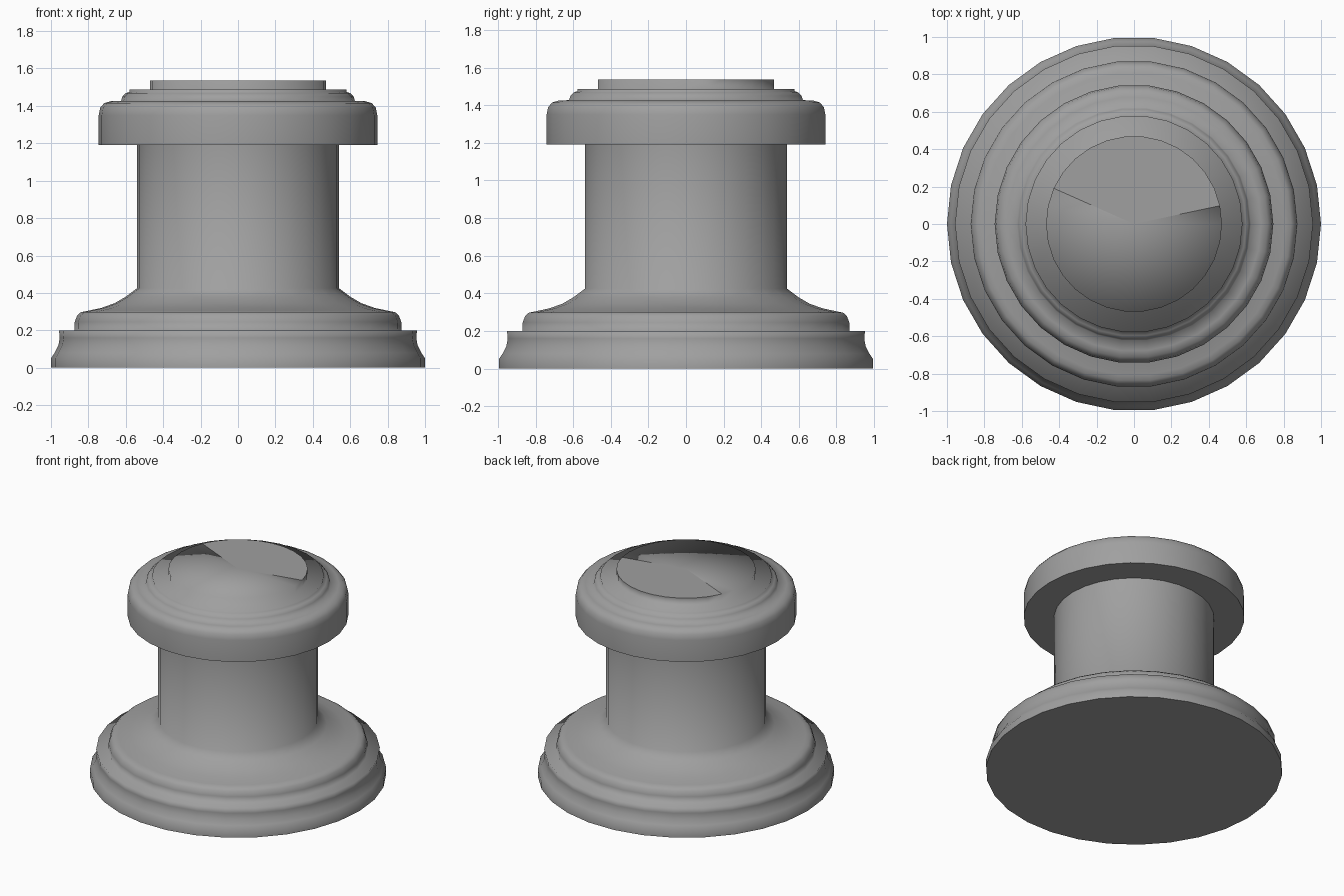
import bpy, bmesh, math

if "Cube" in bpy.data.objects:
    bpy.data.objects.remove(bpy.data.objects["Cube"])

SIDES = 30

# (radius, z) outline from the floor up to the raised disc
PROFILE = [
    # foot with hollow moulding
    (1.0, 0.0), (1.0, 0.05), (0.98, 0.08), (0.96, 0.12), (0.953, 0.16), (0.957, 0.20),
    # rounded second tier
    (0.875, 0.20), (0.873, 0.245), (0.86, 0.28), (0.84, 0.297), (0.81, 0.303),
    # flare into the shaft
    (0.73, 0.32), (0.66, 0.345), (0.60, 0.38), (0.54, 0.425),
    (0.54, 1.19),
    # overhanging rounded cap
    (0.745, 1.19), (0.745, 1.35), (0.737, 1.39), (0.715, 1.415), (0.68, 1.425),
    # small bead, ledge and raised top disc
    (0.625, 1.427), (0.618, 1.45), (0.60, 1.468), (0.58, 1.475),
    (0.58, 1.487), (0.47, 1.487), (0.47, 1.537),
]


def lathe(name, profile, material):
    bm = bmesh.new()
    rings = []
    for r, z in profile:
        rings.append([bm.verts.new((r * math.cos(2 * math.pi * i / SIDES),
                                    r * math.sin(2 * math.pi * i / SIDES), z))
                      for i in range(SIDES)])
    for low, high in zip(rings, rings[1:]):
        for i in range(SIDES):
            j = (i + 1) % SIDES
            bm.faces.new((low[i], low[j], high[j], high[i])).smooth = True
    # flat underside
    bm.faces.new(rings[0][::-1])
    # top disc as a fan: back sector flat shaded, the rest smooth
    top = rings[-1]
    centre = bm.verts.new((0, 0, profile[-1][1]))
    for i in range(SIDES):
        f = bm.faces.new((top[i], top[(i + 1) % SIDES], centre))
        f.smooth = not 1 <= i <= 12
    # crisp edges on the underside and the cap overhang
    for e in bm.edges:
        zs = [v.co.z for v in e.verts]
        if abs(zs[0] - zs[1]) < 1e-5 and (zs[0] < 0.01 or abs(zs[0] - 1.19) < 0.01):
            e.smooth = False
    mesh = bpy.data.meshes.new(name)
    bm.to_mesh(mesh)
    bm.free()
    mesh.materials.append(material)
    obj = bpy.data.objects.new(name, mesh)
    bpy.context.collection.objects.link(obj)
    return obj


stone = bpy.data.materials.new("dark_grey")
stone.diffuse_color = (0.35, 0.35, 0.35, 1.0)
stone.use_nodes = True
stone.node_tree.nodes["Principled BSDF"].inputs["Base Color"].default_value = stone.diffuse_color
lathe("round_pedestal", PROFILE, stone)
